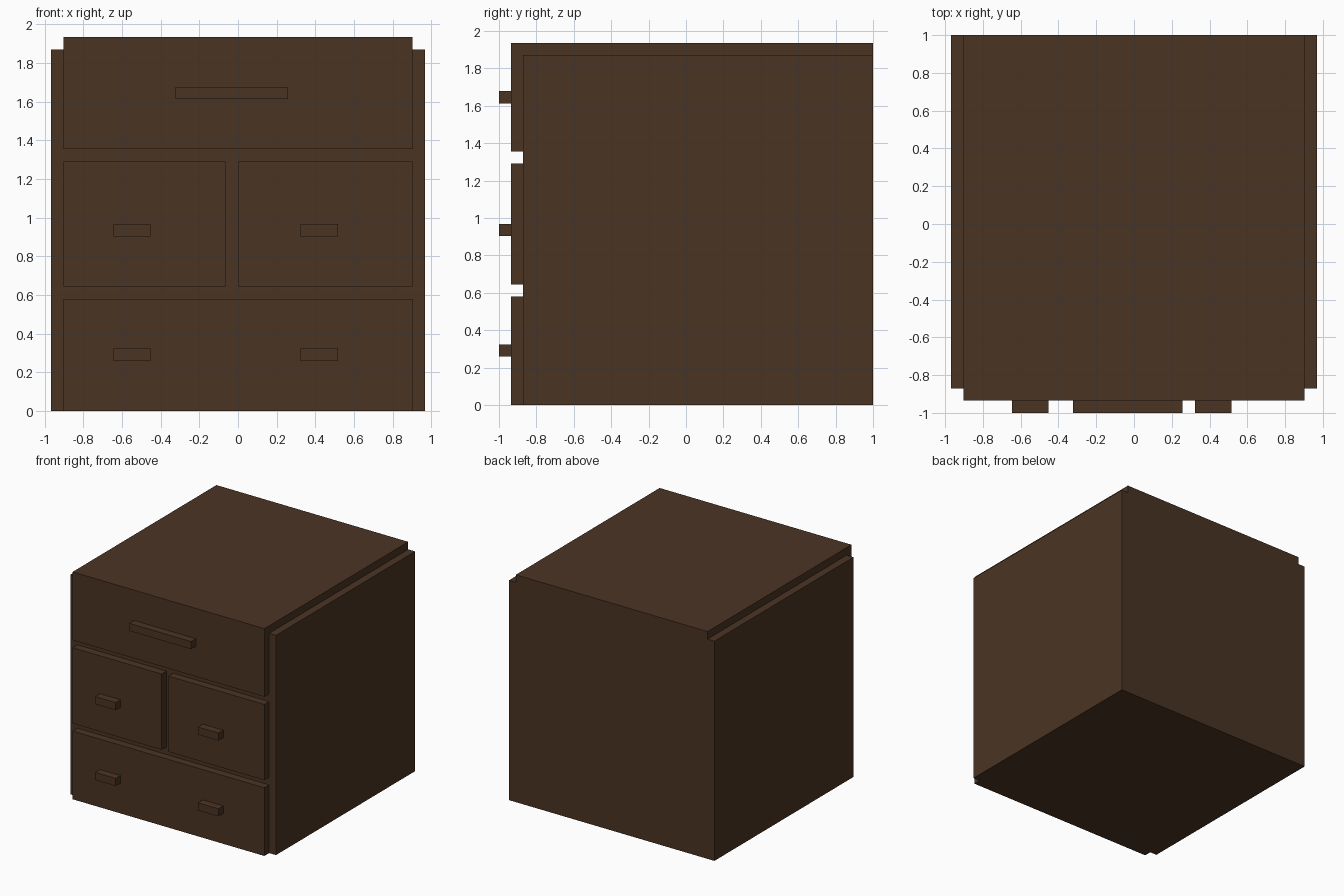
import bpy, bmesh

if "Cube" in bpy.data.objects:
    bpy.data.objects.remove(bpy.data.objects["Cube"])

U = 2 / 31  # block size: the whole model sits on this grid

wood = bpy.data.materials.new("dark_brown_wood")
wood.diffuse_color = (0.0685, 0.0343, 0.0168, 1)
wood.use_nodes = True
wood.node_tree.nodes["Principled BSDF"].inputs["Base Color"].default_value = wood.diffuse_color


def prism(name, axis, profile, lo, hi):
    """Extrude a closed profile along an axis ('x' or 'y'); grid units."""
    bm = bmesh.new()

    def point(a, z, d):
        return (d * U, a * U, z * U) if axis == 'x' else (a * U, d * U, z * U)

    face = bm.faces.new([bm.verts.new(point(a, z, lo)) for a, z in profile])
    out = bmesh.ops.extrude_face_region(bm, geom=[face])
    moved = [g for g in out["geom"] if isinstance(g, bmesh.types.BMVert)]
    step = (hi - lo) * U
    bmesh.ops.translate(bm, verts=moved, vec=(step, 0, 0) if axis == 'x' else (0, step, 0))
    bmesh.ops.recalc_face_normals(bm, faces=bm.faces)
    mesh = bpy.data.meshes.new(name)
    bm.to_mesh(mesh)
    bm.free()
    mesh.materials.append(wood)
    obj = bpy.data.objects.new(name, mesh)
    bpy.context.collection.objects.link(obj)
    return obj


def slab(name, x0, x1, z0, z1, y0, y1):
    return prism(name, 'y', [(x0, z0), (x1, z0), (x1, z1), (x0, z1)], y0, y1)


FACE, BODY, BACK = -14.5, -13.5, 15.5

# Carcass
slab("cabinet_body", -15, 15, 0, 29, BODY, BACK)

# Top panel and top drawer front share one flush L-shaped profile
prism("top_panel_and_drawer", 'x',
      [(FACE, 21), (BODY, 21), (BODY, 29), (BACK, 29), (BACK, 30), (FACE, 30)], -14, 14)

# Remaining drawer fronts
slab("middle_left_drawer", -14, -1, 10, 20, FACE, BODY)
slab("middle_right_drawer", 0, 14, 10, 20, FACE, BODY)
slab("bottom_drawer", -14, 14, 0, 9, FACE, BODY)

# Handles
slab("top_handle", -5, 4, 25, 26, FACE - 1, FACE)
for row, z in (("middle", 14), ("bottom", 4)):
    for side, x in (("left", -10), ("right", 5)):
        slab(f"{row}_{side}_handle", x, x + 3, z, z + 1, FACE - 1, FACE)
